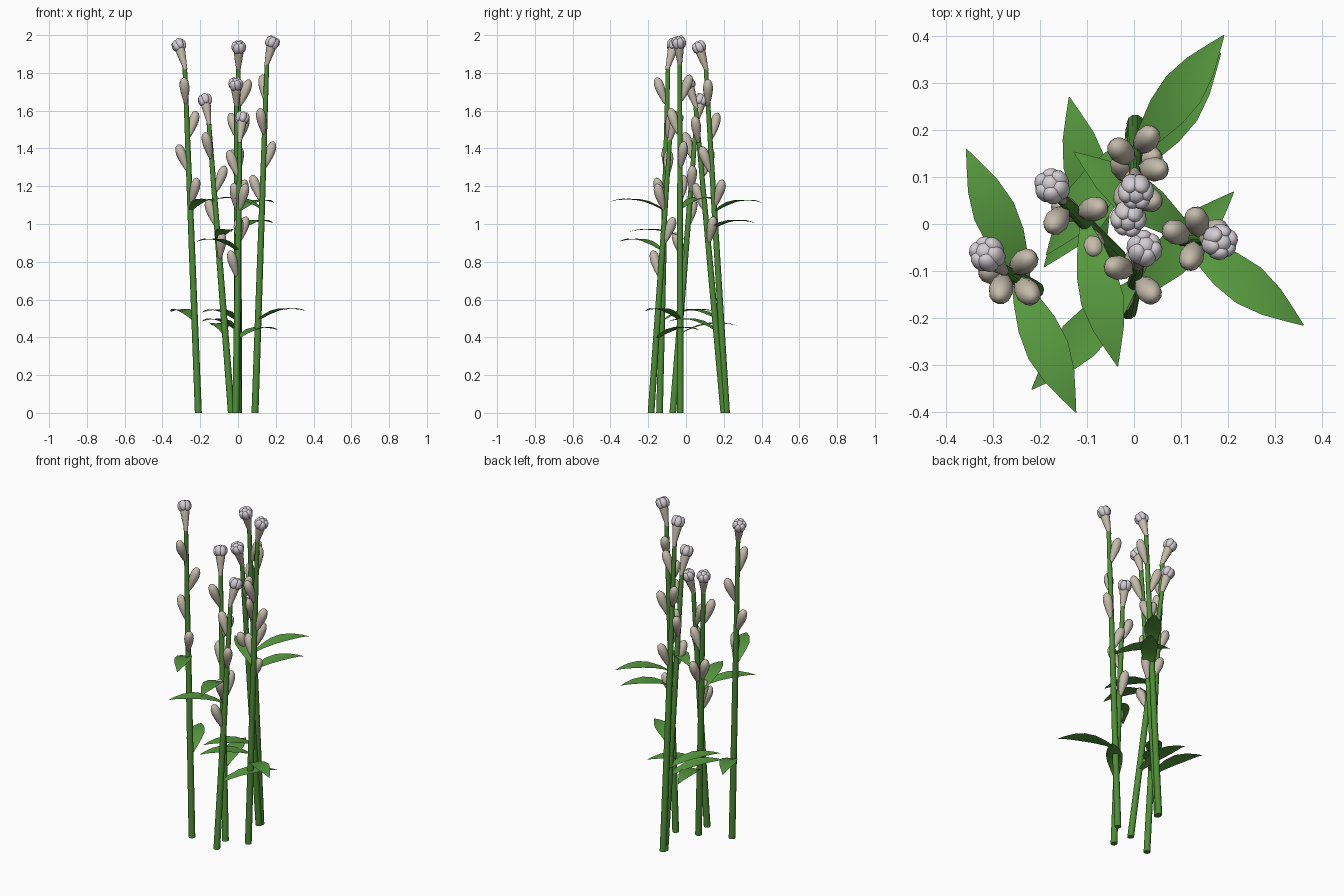
import bpy, bmesh, math
from mathutils import Vector, Matrix

if "Cube" in bpy.data.objects:
    bpy.data.objects.remove(bpy.data.objects["Cube"])


def material(name, rgb):
    m = bpy.data.materials.new(name)
    m.diffuse_color = (*rgb, 1)
    m.use_nodes = True
    m.node_tree.nodes["Principled BSDF"].inputs["Base Color"].default_value = m.diffuse_color
    return m


STEM = material("stem green", (0.075, 0.27, 0.035))
LEAF = material("leaf green", (0.095, 0.32, 0.05))
BUD = material("bud beige", (0.56, 0.50, 0.41))
PETAL = material("petal white", (0.66, 0.62, 0.66))


def finish(bm, name, mat, angle=50):
    me = bpy.data.meshes.new(name)
    bm.to_mesh(me)
    bm.free()
    me.materials.append(mat)
    ob = bpy.data.objects.new(name, me)
    bpy.context.collection.objects.link(ob)
    bpy.ops.object.select_all(action='DESELECT')
    ob.select_set(True)
    bpy.context.view_layer.objects.active = ob
    bpy.ops.object.shade_smooth_by_angle(angle=math.radians(angle))
    return ob


def along(p, d):
    # matrix placing local z along direction d at point p
    return Matrix.Translation(p) @ d.to_track_quat('Z', 'Y').to_matrix().to_4x4()


def lathe(bm, profile, mat, sides=12):
    # revolve (radius, height) pairs around local z
    rings = []
    for r, h in profile:
        rings.append([bm.verts.new(mat @ Vector((r * math.cos(2 * math.pi * i / sides),
                                                 r * math.sin(2 * math.pi * i / sides), h)))
                      for i in range(sides)])
    for a, b in zip(rings, rings[1:]):
        for i in range(sides):
            j = (i + 1) % sides
            bm.faces.new((a[i], a[j], b[j], b[i]))
    bm.faces.new(rings[0][::-1])
    bm.faces.new(rings[-1])


def ellipsoid(bm, mat, radii):
    bmesh.ops.create_uvsphere(bm, u_segments=12, v_segments=8, radius=1,
                              matrix=mat @ Matrix.Diagonal((*radii, 1)))


BUD_PROFILE = [(0.007, 0), (0.012, 0.015), (0.018, 0.04), (0.024, 0.07),
               (0.0265, 0.095), (0.024, 0.12), (0.016, 0.137), (0.005, 0.145)]
# leaf stations: distance along, half width, height
LEAF_PROFILE = [(0.0, 0.010, 0.0), (0.05, 0.027, 0.026), (0.11, 0.042, 0.047),
                (0.17, 0.046, 0.058), (0.23, 0.034, 0.060), (0.28, 0.015, 0.056),
                (0.315, 0.001, 0.049)]


def leaf(name, p, az):
    bm = bmesh.new()
    m = Matrix.Translation(p) @ Matrix.Rotation(math.radians(az), 4, 'Z')
    rows = [[bm.verts.new(m @ Vector((d, s * w, h + abs(s) * w * 0.12)))
             for s in (-1, 0, 1)] for d, w, h in LEAF_PROFILE]
    for a, b in zip(rows, rows[1:]):
        for i in range(2):
            bm.faces.new((a[i], b[i], b[i + 1], a[i + 1]))
    finish(bm, name, LEAF, 20)


# base xy, stem top xy, flower centre xyz, first bud azimuth, lower leaf azimuth
PLANTS = [
    ((-0.21, -0.14), (-0.282, -0.095), (-0.312, -0.065, 1.945), 310, 114),
    ((-0.035, -0.07), (-0.155, 0.055), (-0.174, 0.08, 1.655), 285, 103),
    ((0.003, 0.215), (0.002, 0.105), (0.004, 0.07, 1.935), 52, 233),
    ((0.0, 0.20), (-0.008, 0.05), (-0.012, 0.012, 1.74), 30, 233),
    ((-0.012, -0.185), (0.01, -0.085), (0.022, -0.053, 1.56), 225, 46),
    ((0.09, -0.03), (0.153, -0.033), (0.182, -0.038, 1.96), 160, -36),
]

for n, (b, t, head, az0, leaf_az) in enumerate(PLANTS, 1):
    head = Vector(head)
    H = head.z
    base, top = Vector((*b, 0)), Vector((*t, H - 0.11))

    def on_stem(z):
        return base.lerp(top, z / top.z)

    # stem: tapering tube with flat foot on the ground
    bm = bmesh.new()
    rings = []
    for z, r in ((0, 0.0185), (top.z * 0.5, 0.0165), (top.z, 0.012)):
        c = on_stem(z)
        rings.append([bm.verts.new(c + Vector((r * math.cos(k * math.pi / 5),
                                               r * math.sin(k * math.pi / 5), 0)))
                      for k in range(10)])
    for lo, hi in zip(rings, rings[1:]):
        for k in range(10):
            j = (k + 1) % 10
            bm.faces.new((lo[k], lo[j], hi[j], hi[k]))
    bm.faces.new(rings[0][::-1])
    bm.faces.new(rings[-1])
    finish(bm, f"stem_{n}", STEM)

    # spiralling side buds plus the tube of the end flower
    bm = bmesh.new()
    for k in range(4):
        a = math.radians(az0 - 137.5 * k)
        out = Vector((math.cos(a), math.sin(a), 0))
        z = H - 0.77 + 0.177 * k - 0.068
        d = (out * 0.36 + Vector((0, 0, 1))).normalized()
        lathe(bm, BUD_PROFILE, along(on_stem(z) + out * 0.009, d))
    axis = head - top
    L = axis.length
    lathe(bm, [(0.010, -0.02), (0.014, 0.01), (0.020, L * 0.4), (0.025, L * 0.7),
               (0.026, L * 0.9), (0.018, L)], along(top, axis.normalized()))
    finish(bm, f"buds_{n}", BUD)

    # end flower: ring of plump petals around a rounded centre
    bm = bmesh.new()
    tilt = Vector((axis.x * 1.7, axis.y * 1.7, axis.z)).normalized()
    m = along(head, tilt)
    ellipsoid(bm, m, (0.026, 0.026, 0.034))
    for k in range(6):
        r = Matrix.Rotation(k * math.pi / 3, 4, 'Z')
        ellipsoid(bm, m @ r @ Matrix.Translation((0.021, 0, 0.003 * (k % 2))),
                  (0.018, 0.021, 0.029))
    finish(bm, f"flower_{n}", PETAL)

    # two opposite leaves
    leaf(f"lower_leaf_{n}", on_stem(H * 0.25), leaf_az)
    leaf(f"upper_leaf_{n}", on_stem(H * 0.55), leaf_az + 180)
